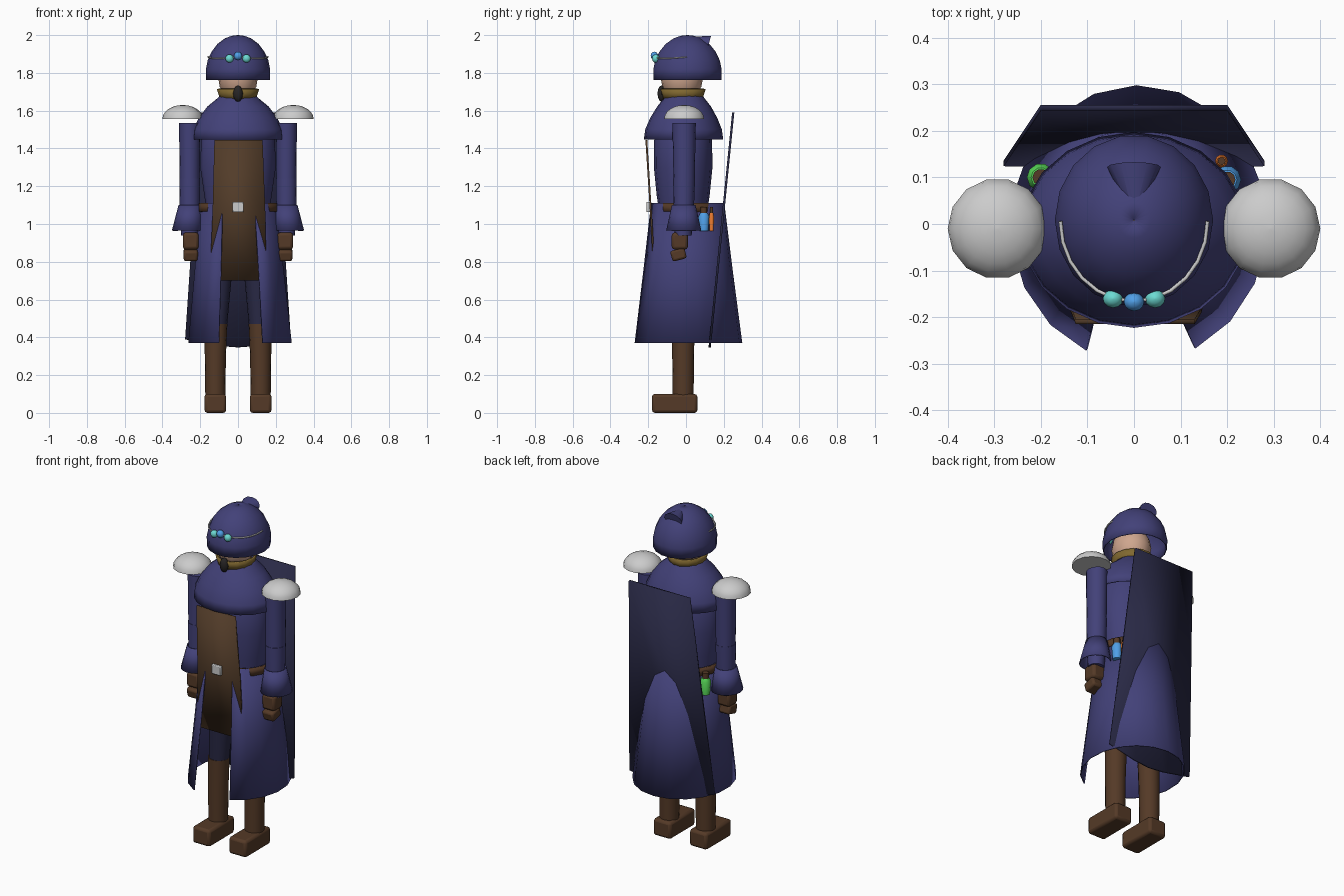
import bpy, math
from math import sin, cos, radians
from mathutils import Vector

if "Cube" in bpy.data.objects:
    bpy.data.objects.remove(bpy.data.objects["Cube"])


def material(name, rgb):
    m = bpy.data.materials.new(name)
    m.diffuse_color = (*rgb, 1)
    m.use_nodes = True
    m.node_tree.nodes["Principled BSDF"].inputs["Base Color"].default_value = m.diffuse_color
    return m


BLUE = material("blue_cloth", (0.055, 0.053, 0.19))
NAVY = material("dark_cloth", (0.022, 0.022, 0.06))
BROWN = material("leather", (0.09, 0.042, 0.02))
APRON = material("apron_leather", (0.085, 0.045, 0.022))
GOLD = material("gold", (0.22, 0.14, 0.03))
SKIN = material("skin", (0.62, 0.38, 0.27))
BLACK = material("hair", (0.02, 0.018, 0.018))
CYAN = material("cyan_glass", (0.15, 0.7, 0.65))
SKY = material("blue_glass", (0.08, 0.35, 0.8))
GREEN = material("green_glass", (0.1, 0.7, 0.1))
ORANGE = material("orange_glass", (0.85, 0.2, 0.03))


def mesh(name, verts, faces, mat=None, solid=0.0, bevel=0.0, smooth=True):
    me = bpy.data.meshes.new(name)
    me.from_pydata(verts, [], faces)
    ob = bpy.data.objects.new(name, me)
    bpy.context.collection.objects.link(ob)
    if mat:
        me.materials.append(mat)
    if solid:
        s = ob.modifiers.new("thickness", 'SOLIDIFY')
        s.thickness, s.offset = solid, 0
    if bevel:
        b = ob.modifiers.new("bevel", 'BEVEL')
        b.width, b.segments = bevel, 2
    bpy.ops.object.select_all(action='DESELECT')
    bpy.context.view_layer.objects.active = ob
    ob.select_set(True)
    if smooth:
        bpy.ops.object.shade_smooth_by_angle(angle=radians(40))
    return ob


def loft(name, rings, mat=None, n=16, caps=True, arc=(0, 360), **kw):
    """Stack of elliptical rings (x, y, z, rx, ry), full or partial turn."""
    full = arc[1] - arc[0] == 360
    m = n if full else n + 1
    verts, faces = [], []
    for x, y, z, rx, ry in rings:
        for i in range(m):
            a = radians(arc[0] + (arc[1] - arc[0]) * i / n)
            verts.append((x + rx * cos(a), y + ry * sin(a), z))
    for k in range(len(rings) - 1):
        for i in range(n):
            j = (i + 1) % m
            faces.append((k*m + i, k*m + j, (k+1)*m + j, (k+1)*m + i))
    if full and caps:
        faces += [tuple(range(m))[::-1], tuple(range((len(rings)-1)*m, len(rings)*m))]
    return mesh(name, verts, faces, mat, **kw)


def box(name, c, s, mat=None, bevel=0.012, tilt=0):
    v = [(x*s[0]/2, y*s[1]/2, z*s[2]/2) for x in (-1, 1) for y in (-1, 1) for z in (-1, 1)]
    f = [(0, 1, 3, 2), (4, 6, 7, 5), (0, 4, 5, 1), (2, 3, 7, 6), (0, 2, 6, 4), (1, 5, 7, 3)]
    ob = mesh(name, v, f, mat, bevel=bevel)
    ob.location, ob.rotation_euler.x = c, tilt
    return ob


def ball(name, c, r, mat, lo=-90, n=16, k=8, caps=True, **kw):
    """Ellipsoid, or a dome when lo is 0."""
    rings = []
    for i in range(k + 1):
        t = radians(lo + (89.5 - lo) * i / k)
        rings.append((c[0], c[1], c[2] + r[2]*sin(t), max(r[0]*cos(t), .001), max(r[1]*cos(t), .001)))
    return loft(name, rings, mat, n, caps, **kw)


# Legs, boots, arms, shoulder guards: one per side
for s, side in ((-1, "left"), (1, "right")):
    x = 0.12 * s
    box("foot_" + side, (x, -0.06, 0.05), (0.115, 0.24, 0.1), BROWN, 0.015)
    loft("boot_shaft_" + side, [(x, -.015, .08, .053, .055), (x, -.015, .3, .056, .058),
                                (x * 0.97, -.015, .47, .06, .06)], BROWN)
    loft("trouser_" + side, [(x*.95, -.015, .45, .055, .056), (x*.7, -.015, 1.08, .085, .085)], NAVY)
    x = 0.256 * s
    loft("upper_arm_" + side, [(x, -.01, 1.22, .053, .056), (x, -.01, 1.535, .056, .062)], BLUE)
    loft("forearm_" + side, [(x, -.015, .94, .045, .045), (x, -.012, 1.08, .053, .054),
                             (x, -.01, 1.24, .055, .058)], BLUE)
    loft("cuff_" + side, [(x + .008*s, -.012, .965, .083, .09), (x, -.012, 1.1, .056, .06)],
         BLUE, caps=False, solid=.006)
    box("palm_" + side, (0.25*s, -.033, .91), (.083, .085, .09), BROWN, 0.015)
    box("fingers_" + side, (0.25*s, -.04, .838), (.075, .078, .058), BROWN, 0.012, radians(15))
    ball("shoulder_guard_" + side, (.293*s, -.01, 1.557), (.107, .108, .073), None, lo=0, n=14, k=6)

# Coat skirt, open at the front
loft("coat_skirt", [(.01, 0, .37, .273, .295), (.006, 0, .75, .235, .245), (0, 0, 1.11, .2, .2)],
     BLUE, n=16, arc=(-64, 246), solid=.006)

# Torso
loft("torso", [(0, -.015, 1.05, .165, .125), (0, -.015, 1.15, .178, .14), (0, -.015, 1.3, .2, .155),
               (0, -.015, 1.45, .195, .153), (0, -.015, 1.58, .13, .11)], BLUE)

# Shoulder cape
loft("shoulder_cape", [(0, -.013, 1.447, .241, .207), (0, -.013, 1.5, .235, .2), (0, -.012, 1.56, .205, .175),
                       (0, -.01, 1.62, .16, .14), (0, -.01, 1.665, .105, .105), (0, -.01, 1.69, .08, .085)],
     BLUE, n=20, caps=False, solid=.006)

# Belt and buckle
loft("belt", [(0, 0, 1.065, .213, .185), (0, 0, 1.11, .208, .183)], BROWN, n=20, caps=False, solid=.01)
box("buckle", (0, -.2, 1.09), (.06, .018, .055), None, 0.004)

# Front apron panel
mesh("apron", [(-.125, -.21, 1.445), (.13, -.21, 1.445), (.145, -.185, 1.05), (.15, -.165, .7),
               (-.15, -.165, .7), (-.135, -.185, 1.05)],
     [(0, 5, 2, 1), (5, 4, 3, 2)], APRON, solid=.01)

# Back cloak: stiff slanted sheet
mesh("cloak", [(-.2, .25, 1.59), (.2, .25, 1.59), (.28, .13, .39), (.1, .126, .355), (0, .125, .347),
               (-.1, .126, .355), (-.28, .13, .39)], [(0, 1, 2, 3, 4, 5, 6)], NAVY, solid=.012)

# Collar, head, beard
loft("collar", [(0, -.015, 1.655, .088, .098), (0, -.015, 1.715, .107, .117)], GOLD, n=14, caps=False, solid=.01)
ball("head", (0, -.022, 1.775), (.105, .112, .125), SKIN)
ball("beard", (0, -.13, 1.69), (.026, .022, .043), BLACK, n=10, k=6)

# Hat with a folded tip
hat = [(0, .008, z, r, r * 1.08) for z, r in
       ((1.762, .166), (1.82, .167), (1.865, .158), (1.91, .138), (1.95, .108), (1.98, .068), (1.993, .035), (1.997, .001))]
loft("hat", hat, BLUE, n=18, caps=False, solid=.006)
tip = loft("hat_tip", [(0, 0, 0, .058, .04), (0, 0, .115, .001, .001)], BLUE, n=12)
tip.location = (0, .122, 1.958)
tip.rotation_euler = Vector((0, -1, .28)).to_track_quat('Z', 'Y').to_euler()

# Headband cord: a bent tube around the hat front
cord = bpy.data.curves.new("hat_cord", 'CURVE')
cord.dimensions, cord.bevel_depth, cord.bevel_resolution = '3D', .004, 1
sp = cord.splines.new('POLY')
sp.points.add(12)
for i, p in enumerate(sp.points):
    a = radians(180 + 15 * i)
    p.co = (.158 * cos(a), .006 + .172 * sin(a), 1.885 - .008 * abs(sin(2 * a)), 1)
bpy.context.collection.objects.link(bpy.data.objects.new("hat_cord", cord))

# Gems on the cord
for x, y, z, mat, nm in ((-.045, -.16, 1.876, CYAN, "left"), (.045, -.16, 1.876, CYAN, "right"),
                         (0, -.167, 1.89, SKY, "middle")):
    ball("gem_" + nm, (x, y, z), (.022, .02, .022), mat, n=12, k=6)

# Potion bottles hanging from the belt
for x, y, r, mat, nm in ((.2, .095, .03, SKY, "blue"), (.188, .135, .014, ORANGE, "orange"),
                         (-.2, .1, .03, GREEN, "green")):
    loft("bottle_" + nm, [(x, y, .962, r*.8, r*.8), (x, y, 1.04, r, r), (x, y, 1.058, r*.7, r*.7)], mat, n=10)
    loft("bottle_cork_" + nm, [(x, y, 1.055, r*.6, r*.6), (x, y, 1.09, r*.6, r*.6)], BROWN, n=10)
